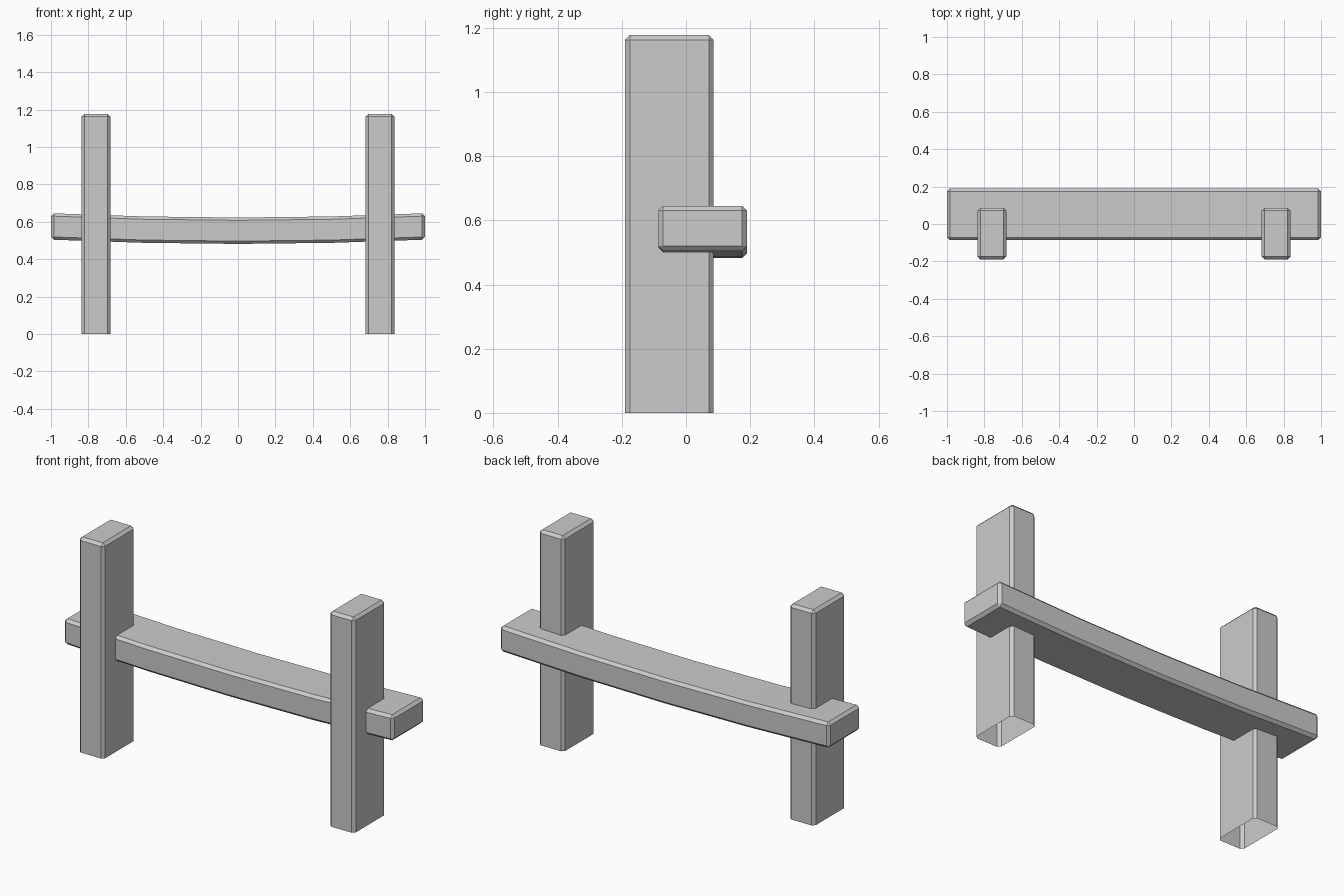
import bpy, bmesh

if "Cube" in bpy.data.objects:
    bpy.data.objects.remove(bpy.data.objects["Cube"])

BEVEL = 0.015


def finish(name, bm):
    mesh = bpy.data.meshes.new(name)
    bm.to_mesh(mesh)
    bm.free()
    obj = bpy.data.objects.new(name, mesh)
    bpy.context.collection.objects.link(obj)
    return obj


def box(lo, hi):
    bm = bmesh.new()
    bmesh.ops.create_cube(bm, size=1)
    for v in bm.verts:
        for i in range(3):
            v.co[i] = lo[i] if v.co[i] < 0 else hi[i]
    return bm


def chamfer(bm, edges):
    bmesh.ops.bevel(bm, geom=edges, offset=BEVEL, offset_type='OFFSET',
                    segments=1, profile=0.5, affect='EDGES')


# Upright posts: chamfered, open at the ground
for side, x in (("left", -0.76), ("right", 0.76)):
    bm = box((x - 0.077, -0.19, 0), (x + 0.077, 0.086, 1.177))
    bm.normal_update()
    bottom = [f for f in bm.faces if f.normal.z < -0.5]
    bmesh.ops.delete(bm, geom=bottom, context='FACES_ONLY')
    chamfer(bm, [e for e in bm.edges if not e.is_boundary])
    finish(side + "_post", bm)

# Sagging cross rail: chamfered box, sliced into four spans and bowed down
bm = box((-1, -0.086, 0.505), (1, 0.19, 0.646))
chamfer(bm, bm.edges[:])
for x in (-0.5, 0, 0.5):
    bmesh.ops.bisect_plane(bm, geom=bm.verts[:] + bm.edges[:] + bm.faces[:],
                           plane_co=(x, 0, 0), plane_no=(1, 0, 0))
for v in bm.verts:
    v.co.z -= 0.023 * (1 - v.co.x ** 2)
finish("cross_rail", bm)
